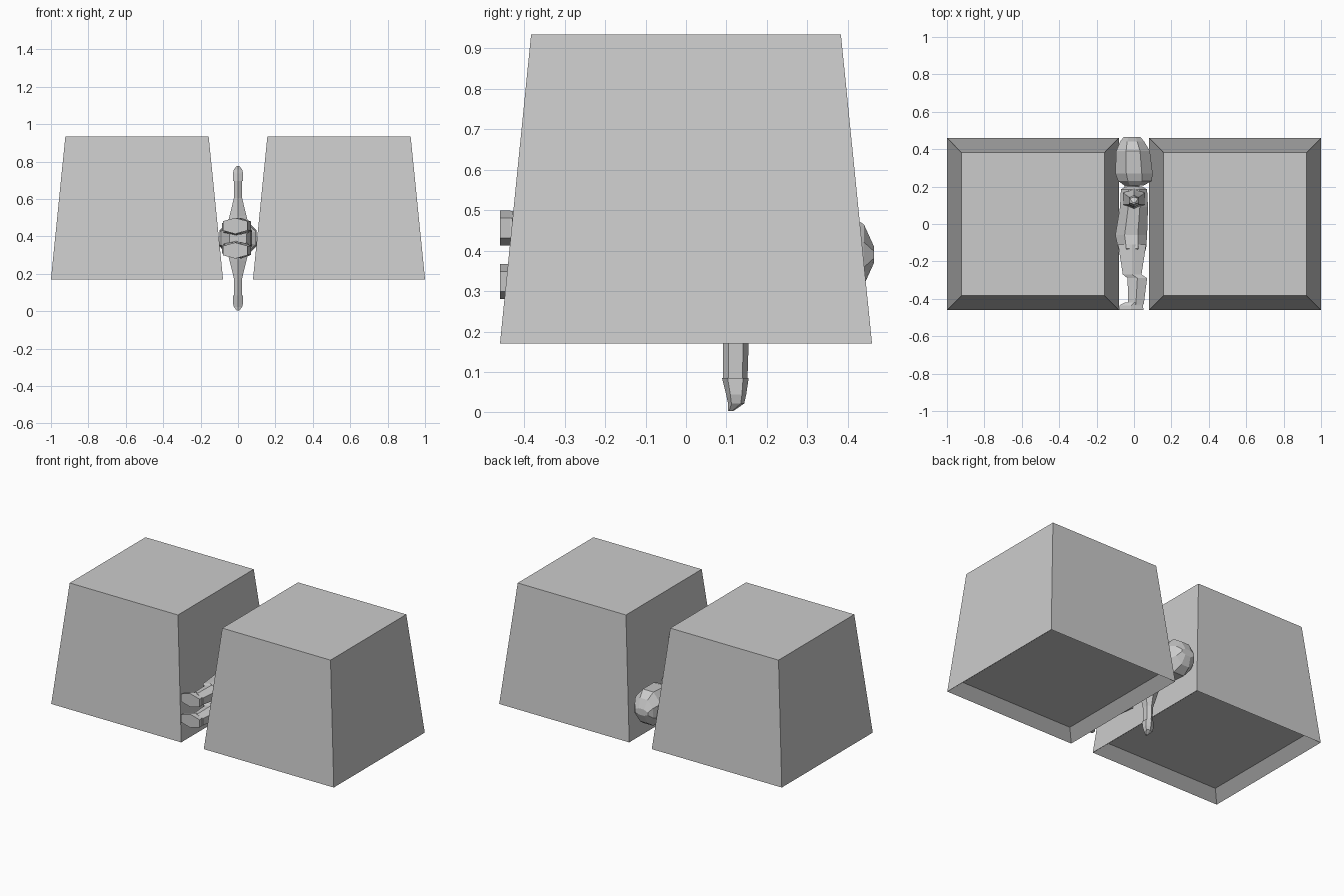
import bpy, bmesh, math
from mathutils import Vector

if "Cube" in bpy.data.objects:
    bpy.data.objects.remove(bpy.data.objects["Cube"])

grey = bpy.data.materials.new("plain grey")
grey.diffuse_color = (0.6, 0.6, 0.6, 1)
grey.use_nodes = True
grey.node_tree.nodes["Principled BSDF"].inputs["Base Color"].default_value = grey.diffuse_color
ZC = 0.39  # height of the lying figure's axis


def finish(name, bm):
    bmesh.ops.recalc_face_normals(bm, faces=bm.faces)
    me = bpy.data.meshes.new(name)
    bm.to_mesh(me)
    bm.free()
    me.materials.append(grey)
    ob = bpy.data.objects.new(name, me)
    bpy.context.collection.objects.link(ob)


def loft(name, rings, sides, place):
    """Rings are (position, centre a, centre b, radius a, radius b)."""
    bm = bmesh.new()
    k = 1 / math.cos(math.pi / sides)
    loops = []
    for p, ca, cb, ra, rb in rings:
        loop = []
        for i in range(sides):
            t = 2 * math.pi * (i + 0.5) / sides
            a = ca + ra * max(-1, min(1, k * math.cos(t)))
            b = cb + rb * max(-1, min(1, k * math.sin(t)))
            loop.append(bm.verts.new(place(p, a, b)))
        loops.append(loop)
    for lo, hi in zip(loops, loops[1:]):
        for i in range(sides):
            j = (i + 1) % sides
            bm.faces.new((lo[i], lo[j], hi[j], hi[i]))
    bm.faces.new(loops[0])
    bm.faces.new(loops[-1])
    finish(name, bm)


# Two tapered blocks with a recessed underside
for side, cx in (("left", -0.54), ("right", 0.54)):
    bm = bmesh.new()
    bmesh.ops.create_cube(bm, size=2)
    for v in bm.verts:
        h = 0.383 if v.co.z > 0 else 0.46
        v.co = Vector((cx + v.co.x * h, v.co.y * h, 0.935 if v.co.z > 0 else 0.17))
    bm.normal_update()
    base = min(bm.faces, key=lambda f: f.calc_center_median().z)
    bmesh.ops.inset_region(bm, faces=[base], thickness=0.09)
    for v in base.verts:
        v.co.z = 0.225
    finish(side + "_block", bm)


# Figure lying along y, facing -x, with arms stretched along z
def along_y(p, a, b):
    return Vector((a, p, ZC + b))


loft("head", [(0.205, 0, 0, 0.05, 0.06), (0.23, 0.005, 0, 0.09, 0.085),
              (0.27, 0, 0, 0.10, 0.10), (0.39, -0.005, 0, 0.09, 0.108),
              (0.44, -0.01, 0, 0.065, 0.075), (0.465, -0.01, 0, 0.045, 0.02)], 8, along_y)
loft("neck", [(0.17, -0.01, 0, 0.04, 0.045), (0.23, -0.01, 0, 0.04, 0.045)], 6, along_y)
loft("torso", [(0.20, 0, 0, 0.045, 0.05), (0.185, 0, 0, 0.07, 0.08),
               (0.09, 0, 0, 0.075, 0.10), (-0.06, -0.015, 0, 0.085, 0.085),
               (-0.13, -0.01, 0, 0.075, 0.098), (-0.19, 0, 0, 0.045, 0.05)], 8, along_y)

# Mirrored limbs
for side, s in (("upper", 1), ("lower", -1)):
    def arm_place(p, a, b, s=s):
        return Vector((a, b, ZC + s * p))

    def leg_place(p, a, b, s=s):
        return Vector((a, p, ZC + s * b))

    loft(side + "_arm", [(0.07, 0, 0.135, 0.058, 0.055), (0.12, 0, 0.13, 0.045, 0.046),
                         (0.215, 0, 0.123, 0.022, 0.032), (0.31, 0, 0.122, 0.02, 0.03)],
         6, arm_place)
    loft(side + "_hand", [(0.305, 0, 0.122, 0.027, 0.033), (0.345, 0, 0.124, 0.028, 0.025),
                          (0.368, 0, 0.124, 0.022, 0.02), (0.387, 0, 0.11, 0.006, 0.006)],
         6, arm_place)
    loft(side + "_leg", [(-0.11, -0.01, 0.055, 0.075, 0.045), (-0.27, -0.01, 0.063, 0.05, 0.042),
                         (-0.29, 0.018, 0.064, 0.052, 0.044), (-0.43, 0.01, 0.066, 0.042, 0.038)],
         6, leg_place)
    loft(side + "_foot", [(-0.42, 0, 0.066, 0.05, 0.04), (-0.435, -0.015, 0.066, 0.062, 0.043),
                          (-0.46, -0.015, 0.066, 0.066, 0.043)], 6, leg_place)
